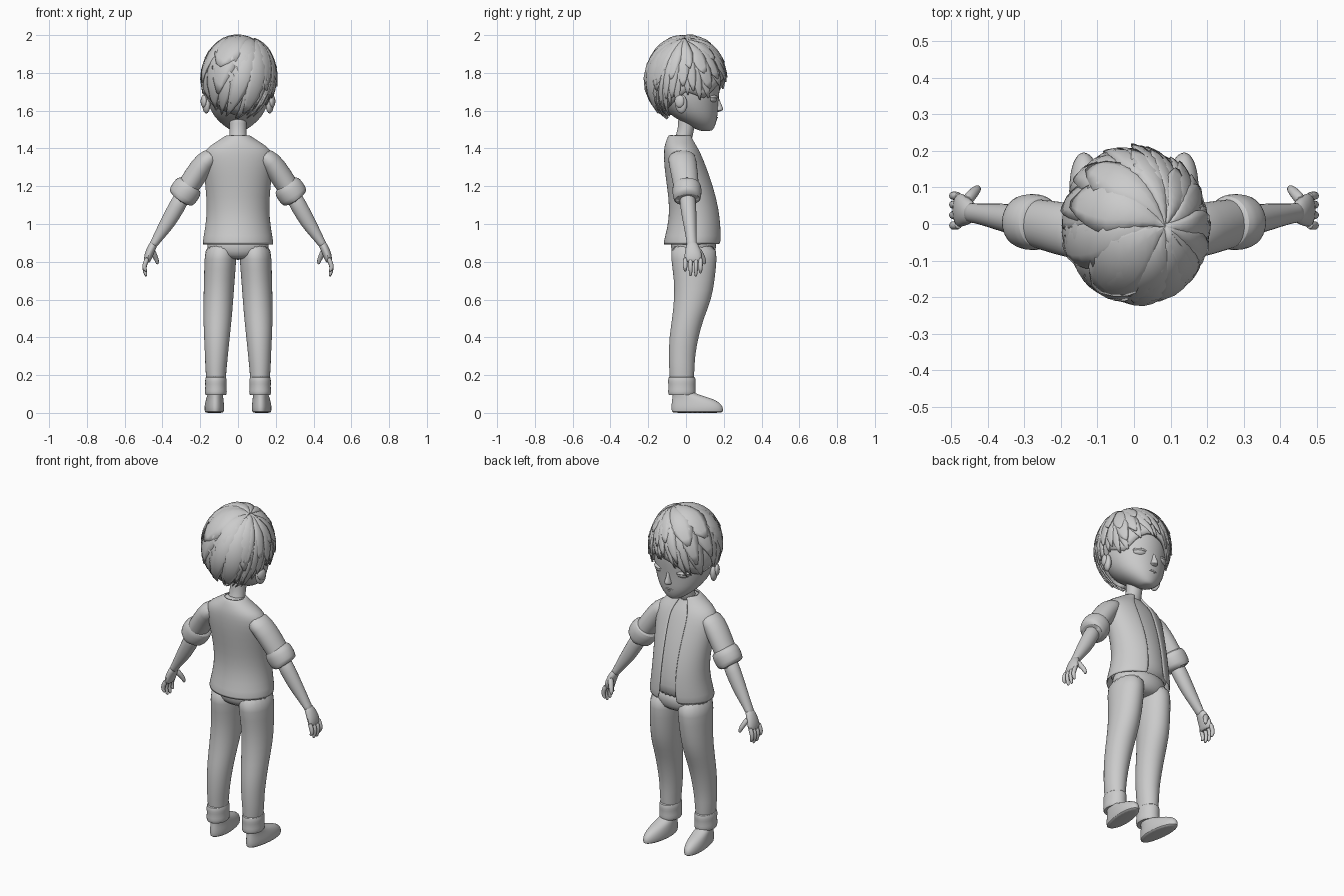
import bpy, bmesh, math, random
from mathutils import Vector

random.seed(4)
clay = bpy.data.materials.new("clay_grey")
clay.diffuse_color = (0.6, 0.6, 0.6, 1)


def finish(name, bm, mirror=False, subsurf=1, thick=0.0, angle=50):
    bmesh.ops.recalc_face_normals(bm, faces=bm.faces)
    me = bpy.data.meshes.new(name)
    bm.to_mesh(me)
    bm.free()
    ob = bpy.data.objects.new(name, me)
    bpy.context.collection.objects.link(ob)
    me.materials.append(clay)
    if thick:
        m = ob.modifiers.new("thickness", 'SOLIDIFY')
        m.thickness, m.offset = thick, -1
    if mirror:
        ob.modifiers.new("mirror", 'MIRROR').use_clip = False
    if subsurf:
        m = ob.modifiers.new("smooth", 'SUBSURF')
        m.levels = m.render_levels = subsurf
    bpy.ops.object.select_all(action='DESELECT')
    bpy.context.view_layer.objects.active = ob
    ob.select_set(True)
    bpy.ops.object.shade_smooth_by_angle(angle=math.radians(angle))
    return ob


def add_rings(bm, loops, closed=True, cap=True):
    rows = [[bm.verts.new(p) for p in loop] for loop in loops]
    n = len(rows[0])
    for a, b in zip(rows, rows[1:]):
        for i in range(n if closed else n - 1):
            j = (i + 1) % n
            bm.faces.new((a[i], a[j], b[j], b[i]))
    if cap and closed:
        bm.faces.new(rows[0])
        bm.faces.new(rows[-1][::-1])


def stack(rings, n=24, a0=0.0, a1=360.0, grow=0.0):
    """Horizontal ellipses: (x, y, z, rx, ry)."""
    full = a1 - a0 >= 360
    angs = [math.radians(a0 + (a1 - a0) * i / (n if full else n - 1)) for i in range(n)]
    return [[(x + (rx + grow) * math.cos(a), y + (ry + grow) * math.sin(a), z) for a in angs]
            for x, y, z, rx, ry in rings]


def tube(rings, n=12):
    """Ellipses square to a path: (x, y, z, depth radius, side radius)."""
    pts = [Vector(r[:3]) for r in rings]
    loops = []
    for i, r in enumerate(rings):
        t = (pts[min(i + 1, len(pts) - 1)] - pts[max(i - 1, 0)]).normalized()
        side = t.cross(Vector((0, 1, 0))).normalized()
        depth = side.cross(t)
        loops.append([pts[i] + depth * r[3] * math.cos(k * math.tau / n)
                      + side * r[4] * math.sin(k * math.tau / n) for k in range(n)])
    return loops


def part(name, loops, **kw):
    bm = bmesh.new()
    add_rings(bm, loops)
    return finish(name, bm, **kw)


def ball(name, loc, size, mirror=False, tilt=0.0):
    bm = bmesh.new()
    bmesh.ops.create_uvsphere(bm, u_segments=16, v_segments=10, radius=1)
    c, s = math.cos(tilt), math.sin(tilt)
    for v in bm.verts:
        x, y, z = (v.co[i] * size[i] for i in range(3))
        v.co = (loc[0] + x * c - y * s, loc[1] + x * s + y * c, loc[2] + z)
    return finish(name, bm, mirror, 0)


# Trousers
part("trouser_hips", stack([(0, .04, .96, .15, .115), (0, .04, .88, .172, .125),
     (0, .04, .83, .15, .11), (0, .04, .81, .06, .07)]))
part("trouser_legs", stack([(.088, .04, .9, .083, .122), (.093, .042, .82, .086, .124),
     (.099, .045, .7, .082, .108), (.104, .036, .6, .08, .1), (.108, .01, .5, .076, .084),
     (.112, -.012, .4, .069, .078), (.114, -.022, .3, .061, .07), (.117, -.022, .23, .057, .068),
     (.116, -.022, .18, .052, .064), (.116, -.022, .12, .05, .062)], 20), mirror=True)
part("trouser_cuffs", stack([(.117, -.022, .1, .045, .06), (.117, -.022, .09, .055, .07),
     (.117, -.022, .11, .06, .075), (.117, -.022, .14, .056, .071), (.117, -.022, .165, .059, .075),
     (.117, -.022, .19, .056, .072), (.117, -.022, .195, .045, .06)], 20), mirror=True)

# Shoes, toes turned slightly out
shoe = [[(x + .09 * max(y, 0), y, z) for x, y, z in loop] for loop in stack(
    [(.12, .06, 0, .04, .125), (.12, .06, .003, .05, .137), (.12, .06, .03, .052, .139),
     (.12, .05, .06, .048, .126), (.12, .02, .085, .043, .092), (.12, -.02, .105, .04, .052),
     (.12, -.022, .14, .036, .045)])]
part("shoes", shoe, mirror=True)

# Inner shirt with an open jacket around it
body = [(0, .035, .89, .19, .157), (0, .047, .98, .171, .143), (0, .048, 1.08, .162, .132),
        (0, .025, 1.2, .17, .124), (0, 0, 1.3, .183, .113), (0, -.016, 1.37, .188, .1),
        (0, -.025, 1.41, .155, .088), (0, -.032, 1.445, .095, .07), (0, -.03, 1.475, .055, .058)]
part("inner_shirt", stack(body, 32, grow=-.012))
bm = bmesh.new()
add_rings(bm, stack(body, 36, 108, 434, .002), closed=False)
finish("jacket", bm, thick=.012)
part("sleeves", tube([(.12, -.025, 1.37, .075, .045), (.172, -.02, 1.335, .076, .06),
     (.23, -.005, 1.25, .072, .061), (.285, .005, 1.165, .066, .058), (.3, .007, 1.14, .06, .05)], 16),
     mirror=True)
part("sleeve_cuffs", tube([(.25, .004, 1.215, .055, .05), (.255, .004, 1.208, .075, .075),
     (.272, .005, 1.183, .08, .082), (.295, .006, 1.148, .077, .08), (.31, .008, 1.125, .07, .071),
     (.309, .008, 1.127, .05, .05)], 16), mirror=True)

# Arms and hands
part("forearms", tube([(.28, .005, 1.17, .045, .045), (.325, .012, 1.09, .044, .046),
     (.37, .02, 1.01, .038, .042), (.41, .026, .95, .031, .032), (.442, .03, .9, .027, .023),
     (.455, .032, .88, .03, .022)]), mirror=True)
part("palms", tube([(.438, .03, .91, .026, .02), (.457, .034, .875, .038, .024),
     (.472, .038, .84, .048, .024), (.48, .038, .81, .048, .02), (.482, .038, .795, .04, .014)]),
     mirror=True)
bm = bmesh.new()
for y, tip in ((-.004, .755), (.024, .73), (.052, .728), (.076, .745)):
    add_rings(bm, tube([(.477, y, .825, .013, .014), (.493, y * 1.02, .79, .013, .014),
              (.497, y * 1.02, .765, .012, .013), (.488, y, tip, .009, .009),
              (.485, y, tip - .006, .004, .004)], 8))
add_rings(bm, tube([(.46, .06, .87, .02, .017), (.442, .083, .835, .016, .016),
          (.428, .097, .805, .013, .013), (.426, .098, .785, .006, .006)], 8))
finish("fingers", bm, mirror=True)

# Neck, head and face
part("neck", stack([(0, -.025, 1.42, .055, .055), (0, -.005, 1.48, .045, .043),
     (0, .005, 1.53, .046, .046), (0, .01, 1.6, .055, .055)], 16))
part("head", stack([(0, .105, 1.492, .025, .027), (0, .1, 1.5, .045, .045), (0, .083, 1.525, .082, .074),
     (0, .05, 1.565, .125, .118), (0, .02, 1.62, .155, .15), (0, .004, 1.68, .173, .172),
     (0, 0, 1.75, .178, .186), (0, 0, 1.84, .165, .178), (0, 0, 1.92, .11, .12),
     (0, 0, 1.95, .05, .05)]))
part("nose", stack([(0, .15, 1.592, .018, .02), (0, .165, 1.6, .024, .032), (0, .166, 1.612, .02, .034),
     (0, .162, 1.635, .012, .024), (0, .16, 1.68, .01, .013)], 12))
ball("upper_lip", (0, .153, 1.563), (.032, .016, .007))
ball("lower_lip", (0, .148, 1.551), (.024, .016, .008))
ball("eyes", (.077, .138, 1.662), (.038, .024, .02), True, -.4)
ball("eyelids", (.077, .139, 1.672), (.042, .026, .012), True, -.4)
ball("ears", (.168, -.025, 1.635), (.02, .033, .05), True, -.35)
ball("ear_rims", (.182, -.035, 1.65), (.014, .027, .034), True, -.35)

# Hair: a cap and overlapping locks that fan out from an off-centre crown
HEM = [(0, -23), (32, -33), (55, -12), (75, -3), (100, -10), (125, -24), (150, -34),
       (180, -23), (215, -48), (270, -68), (325, -48), (360, -23)]
CROWN = Vector((.42, -.03, .9)).normalized()


def hem(az):
    az %= 360
    for (a, e), (b, f) in zip(HEM, HEM[1:]):
        if az <= b:
            return e + (f - e) * (az - a) / (b - a)


def hair_point(az, t, extra=0.0, scale=1.0):
    a, e = math.radians(az), math.radians(hem(az) + extra)
    end = Vector((math.cos(e) * math.cos(a), math.cos(e) * math.sin(a), math.sin(e)))
    d = CROWN.slerp(end, t)
    return Vector((d.x * .196 * scale, d.y * .212 * scale, 1.765 + d.z * .225 * scale))


bm = bmesh.new()
add_rings(bm, [[hair_point(az, t / 10, 6, .985) for az in range(0, 360, 10)]
               for t in range(0, 11)], cap=False)
bmesh.ops.remove_doubles(bm, verts=bm.verts, dist=.0005)
finish("hair_cap", bm, thick=.02, subsurf=0)

bm = bmesh.new()
for layer, (count, reach, lift) in enumerate(((22, 1.0, .99), (17, .82, 1.01), (11, .6, 1.025))):
    for k in range(count):
        az = (k + .5 * layer + random.uniform(-.2, .2)) * 360 / count
        half = 360 / count * random.uniform(.62, .8)
        extra = random.uniform(-6, 5)
        length = reach * random.uniform(.93, 1.03)
        swirl = random.uniform(4, 16)
        loops = []
        for i in range(10):
            u = i / 9
            w = half * min(1, max(.04, (1 - u) / .45) ** .75)
            row = []
            for s in (-1, -.5, 0, .5, 1):
                bulge = .045 * (1 - s * s) * math.sin(math.pi * min(1, u + .12)) + .03 * u ** 4
                tilt = .012 * s * math.sin(math.pi * u)
                row.append(hair_point(az + swirl * u + s * w, u * length, extra, lift + bulge + tilt))
            loops.append(row)
        add_rings(bm, loops, closed=False)
finish("hair_locks", bm, thick=.008, subsurf=0, angle=40)
